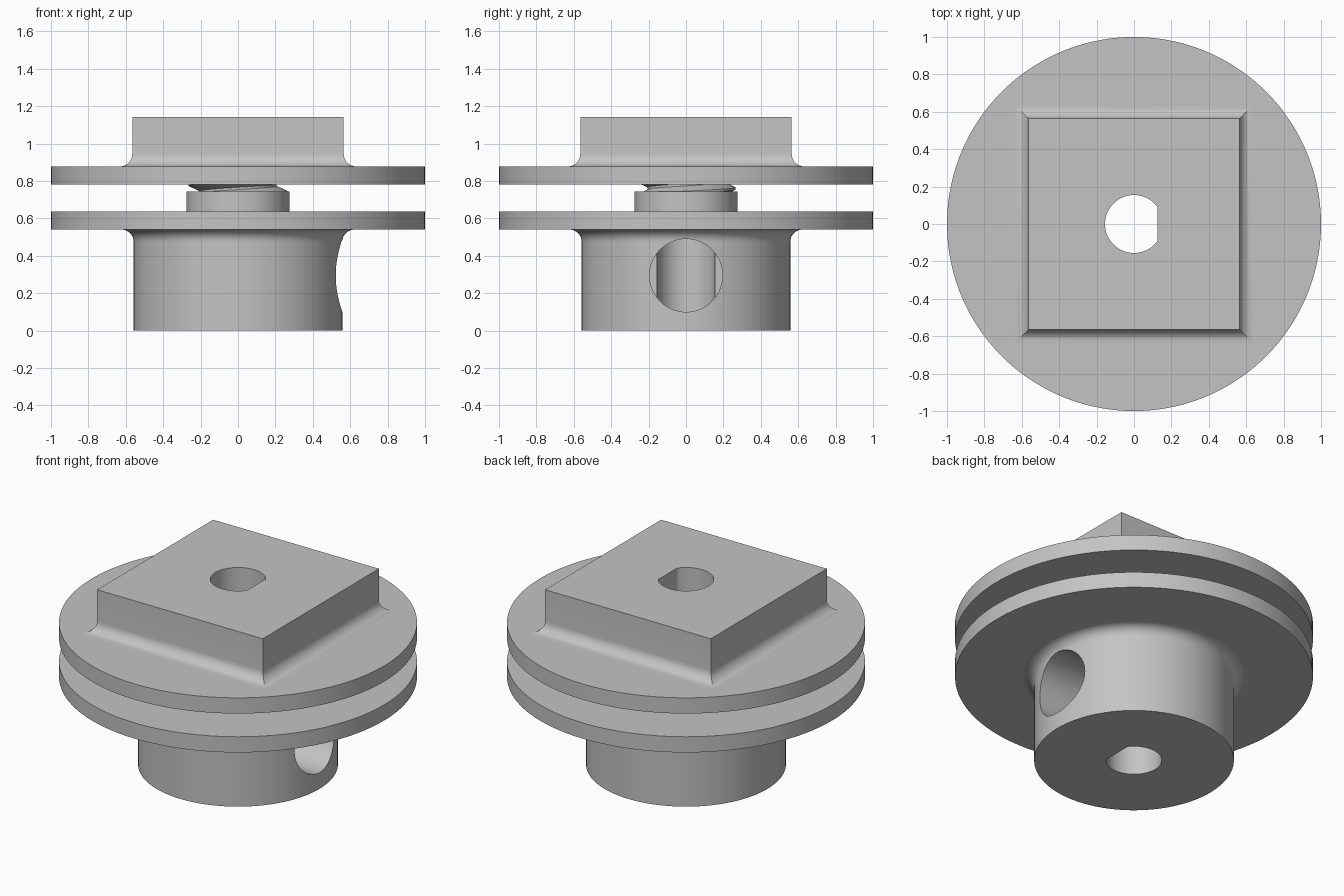
import bpy, bmesh, math

if "Cube" in bpy.data.objects:
    bpy.data.objects.remove(bpy.data.objects["Cube"], do_unlink=True)

SEG = 128
BORE, FLAT = 0.155, 0.125

grey = bpy.data.materials.new("plain_grey")
grey.use_nodes = True
grey.diffuse_color = (0.55, 0.55, 0.55, 1)
grey.node_tree.nodes["Principled BSDF"].inputs["Base Color"].default_value = (0.55, 0.55, 0.55, 1)


def make_object(name, bm):
    bmesh.ops.recalc_face_normals(bm, faces=bm.faces)
    mesh = bpy.data.meshes.new(name)
    bm.to_mesh(mesh)
    bm.free()
    mesh.materials.append(grey)
    obj = bpy.data.objects.new(name, mesh)
    bpy.context.collection.objects.link(obj)
    return obj


def loft(name, rings):
    """Closed solid through a list of rings with equal point counts."""
    bm = bmesh.new()
    loops = [[bm.verts.new(p) for p in ring] for ring in rings]
    n = len(loops[0])
    for a, b in zip(loops, loops[1:]):
        for i in range(n):
            j = (i + 1) % n
            bm.faces.new((a[i], a[j], b[j], b[i]))
    bm.faces.new(loops[0])
    bm.faces.new(loops[-1])
    return make_object(name, bm)


def circle(r, z, limit=9):
    angles = [2 * math.pi * (i + 0.5) / SEG for i in range(SEG)]
    return [(min(r * math.cos(a), limit), r * math.sin(a), z) for a in angles]


def square(h, z):
    return [(h, h, z), (-h, h, z), (-h, -h, z), (h, -h, z)]


def cut(obj, cutter):
    mod = obj.modifiers.new("cut", "BOOLEAN")
    mod.operation = "DIFFERENCE"
    mod.solver = "EXACT"
    mod.object = cutter
    select(obj)
    bpy.ops.object.modifier_apply(modifier=mod.name)


def select(obj):
    bpy.ops.object.select_all(action="DESELECT")
    obj.select_set(True)
    bpy.context.view_layer.objects.active = obj


def fillet(base, radius, z, direction, steps=10):
    """Concave quarter round from a wall out to a plate at height z."""
    points = []
    for i in range(steps + 1):
        a = math.pi / 2 * i / steps
        points.append((base + radius * (1 - math.cos(a)),
                       z + direction * radius * (1 - math.sin(a))))
    return points


# Lower hub: round body, fillet, flange, boss and core of the threaded post
profile = [(0.558, 0), (0.558, 0.46)] + fillet(0.558, 0.065, 0.54, -1)
profile += [(0.64, 0.54), (1, 0.54), (1, 0.637), (0.275, 0.637),
            (0.275, 0.743), (0.2, 0.743), (0.2, 0.78)]
lower_hub = loft("lower_hub", [circle(r, z) for r, z in profile])

# Upper flange and the square drive block with mitred fillets
upper_flange = loft("upper_flange", [circle(1, 0.78), circle(1, 0.877)])
side = [(0.635, 0.86)] + fillet(0.565, 0.07, 0.877, 1)[::-1] + [(0.565, 1.142)]
square_block = loft("square_block", [square(h, z) for h, z in side])

# D-shaped bore and radial set-screw hole
bore_cutter = loft("bore_cutter", [circle(BORE, z, FLAT) for z in (-0.2, 1.4)])
screw_cutter = loft("screw_cutter",
                    [[(x, p, q + 0.295) for p, q, _ in circle(0.195, 0)] for x in (0, 0.9)])
for part in (lower_hub, upper_flange, square_block):
    cut(part, bore_cutter)
cut(lower_hub, screw_cutter)
for cutter in (bore_cutter, screw_cutter):
    bpy.data.objects.remove(cutter, do_unlink=True)

# Right-hand helical thread, its ends buried in the boss and the upper flange
PITCH, STEPS = 0.08, 96
tooth = [(0.265, -0.006), (0.265, 0.006), (0.205, 0.034), (0.205, 0.046)]
bm = bmesh.new()
rows = []
for i in range(2 * STEPS + STEPS // 2):
    a = 2 * math.pi * i / STEPS
    z = 0.66 + PITCH * i / STEPS
    rows.append([bm.verts.new((r * math.cos(a), r * math.sin(a), z + dz)) for r, dz in tooth])
for i in range(len(rows) - 1):
    a, b = rows[i], rows[i + 1]
    for k in range(3):
        bm.faces.new((a[k], b[k], b[k + 1], a[k + 1]))
    if i + STEPS + 1 < len(rows):
        bm.faces.new((a[3], b[3], rows[i + STEPS + 1][0], rows[i + STEPS][0]))
thread = make_object("thread", bm)

for part in (lower_hub, upper_flange, square_block, thread):
    select(part)
    bpy.ops.object.shade_smooth_by_angle(angle=math.radians(25))
